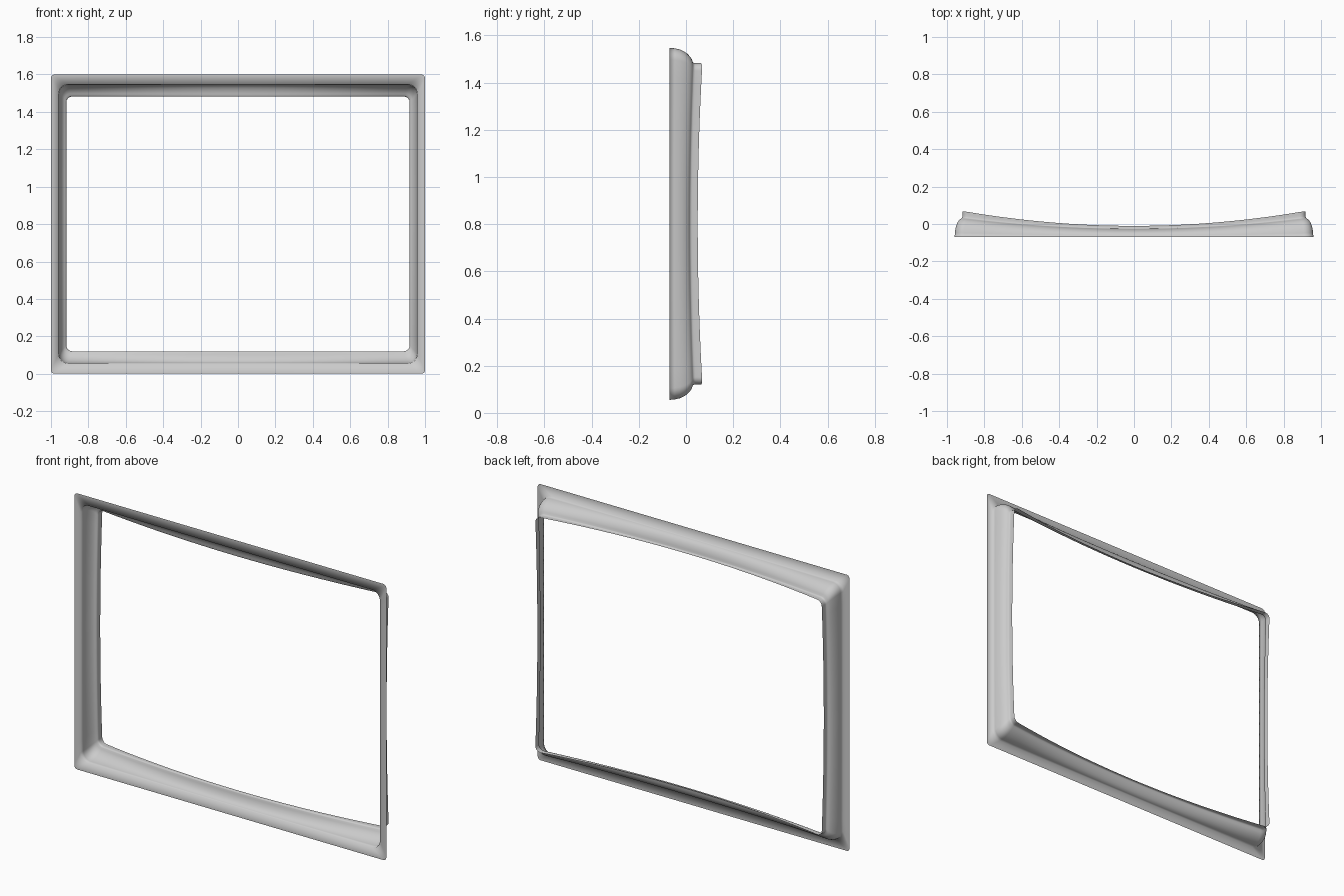
import bpy, bmesh, math

if "Cube" in bpy.data.objects:
    bpy.data.objects.remove(bpy.data.objects["Cube"])

FRONT = -0.07
CZ = 0.801
ARC, SIDE = 8, 20


def back_y(x, z):
    # curved rear edge that follows a bulging screen
    return -0.03 + 0.0945 * x * x + 0.043 * (z - CZ) ** 2


def ring(hx, hz, r, cz):
    # rounded rectangle, counter-clockwise seen from the front
    arcs = []
    for k, (sx, sz) in enumerate(((-1, -1), (1, -1), (1, 1), (-1, 1))):
        cx, c_z = sx * (hx - r), cz + sz * (hz - r)
        a0 = math.pi + k * math.pi / 2
        arcs.append([(cx + r * math.cos(a0 + math.pi / 2 * i / ARC),
                      c_z + r * math.sin(a0 + math.pi / 2 * i / ARC))
                     for i in range(ARC + 1)])
    pts = []
    for k in range(4):
        pts += arcs[k]
        (x0, z0), (x1, z1) = arcs[k][-1], arcs[(k + 1) % 4][0]
        pts += [(x0 + (x1 - x0) * i / SIDE, z0 + (z1 - z0) * i / SIDE)
                for i in range(1, SIDE)]
    return pts


# cross-section of the moulding: (depth fraction, inward fraction)
profile = [(0, 0), (0.15, 0.03), (0.3, 0.1), (0.42, 0.21), (0.53, 0.36),
           (0.62, 0.54), (0.69, 0.74), (0.72, 0.9), (0.75, 0.97),
           (0.8, 1.0), (0.9, 1.0), (1, 1.0)]

bm = bmesh.new()

# flat front flange, outer edge
rings = [[bm.verts.new((x, FRONT, z)) for x, z in ring(1.0, 0.8, 0.02, 0.8)]]

# rounded moulding running back to the curved screen edge
for t, s in profile:
    row = []
    for x, z in ring(0.959 - 0.041 * s, 0.746 - 0.065 * s, 0.05 - 0.018 * s, CZ):
        row.append(bm.verts.new((x, FRONT + t * (back_y(x, z) - FRONT), z)))
    rings.append(row)

for a, b in zip(rings, rings[1:]):
    n = len(a)
    for i in range(n):
        j = (i + 1) % n
        bm.faces.new((a[i], a[j], b[j], b[i]))
for f in bm.faces:
    f.smooth = True

mesh = bpy.data.meshes.new("screen_bezel")
bm.to_mesh(mesh)
bm.free()
bezel = bpy.data.objects.new("screen_bezel", mesh)
bpy.context.collection.objects.link(bezel)
